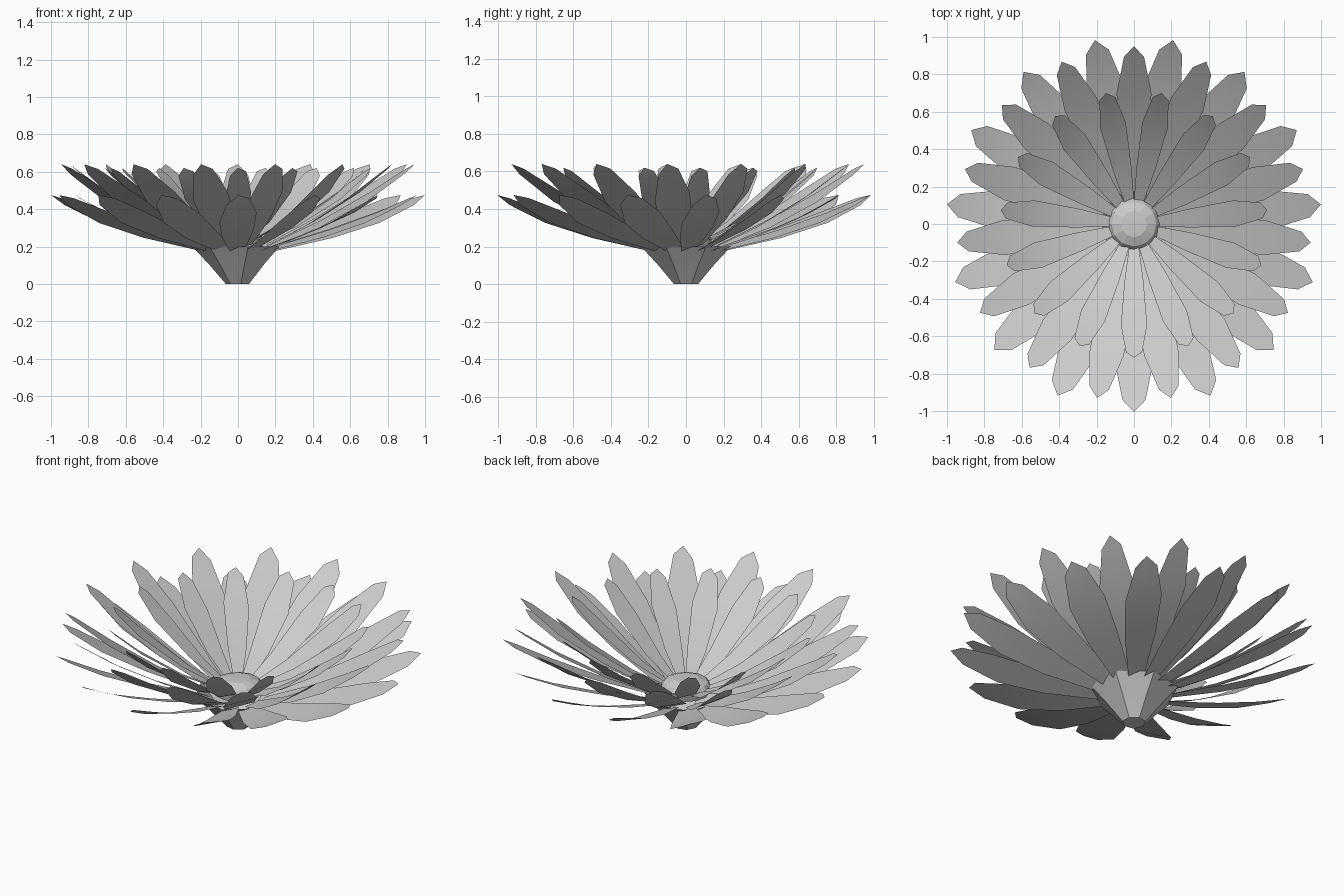
import bpy, bmesh, math
from mathutils import Matrix, Vector

if "Cube" in bpy.data.objects:
    bpy.data.objects.remove(bpy.data.objects["Cube"])


def finish(name, bm, recalc=True, smooth_deg=35):
    bmesh.ops.remove_doubles(bm, verts=bm.verts, dist=1e-5)
    if recalc:
        bmesh.ops.recalc_face_normals(bm, faces=bm.faces)
    me = bpy.data.meshes.new(name)
    bm.to_mesh(me)
    bm.free()
    ob = bpy.data.objects.new(name, me)
    bpy.context.collection.objects.link(ob)
    bpy.context.view_layer.objects.active = ob
    ob.select_set(True)
    bpy.ops.object.shade_smooth_by_angle(angle=math.radians(smooth_deg))
    ob.select_set(False)
    return ob


def petal_ring(name, stations, start_deg, roll, count=15):
    """Stations are (radius, height, half width); the last one is the tip.
    Roll lifts one long edge of each petal over its neighbour."""
    bm = bmesh.new()
    for k in range(count):
        rot = Matrix.Rotation(math.radians(start_deg + 360 / count * k), 3, 'Z')
        rows = []
        for r, z, w in stations:
            pts = [(r, s * w, z + roll * s * w) for s in (-1, 0, 1)]
            if w == 0:
                pts = pts[:1]
            rows.append([bm.verts.new(rot @ Vector(p)) for p in pts])
        for a, b in zip(rows, rows[1:]):
            for i in range(2):
                if len(b) == 1:
                    bm.faces.new((a[i], b[0], a[i + 1]))
                else:
                    bm.faces.new((a[i], b[i], b[i + 1], a[i + 1]))
    return finish(name, bm, recalc=False)


def lathe(name, profile, sides, start_deg=0, smooth_deg=35):
    bm = bmesh.new()
    rot = Matrix.Rotation(math.radians(start_deg), 3, 'Z')
    verts = [bm.verts.new(rot @ Vector((r, 0, z))) for r, z in profile]
    edges = [bm.edges.new(e) for e in zip(verts, verts[1:])]
    bmesh.ops.spin(bm, geom=verts + edges, cent=(0, 0, 0), axis=(0, 0, 1),
                   angle=math.tau, steps=sides)
    return finish(name, bm, smooth_deg=smooth_deg)


# Three rings of fifteen petals
petal_ring("outer_petals", [(0.20, 0.19, 0.045), (0.50, 0.27, 0.085), (0.75, 0.355, 0.10),
                            (0.94, 0.44, 0.062), (1.005, 0.475, 0)], -90, 0.28)
petal_ring("middle_petals", [(0.17, 0.20, 0.04), (0.45, 0.325, 0.08), (0.70, 0.465, 0.093),
                             (0.895, 0.60, 0.053), (0.95, 0.64, 0)], -78, 0.28)
petal_ring("inner_petals", [(0.08, 0.22, 0.02), (0.30, 0.315, 0.05), (0.54, 0.47, 0.07),
                            (0.685, 0.59, 0.043), (0.715, 0.62, 0)], -90, 0.28)

# Domed flower centre with flat facets
lathe("flower_centre", [(0.13, 0.20), (0.138, 0.24), (0.12, 0.265), (0.07, 0.285), (0, 0.29)],
      12, 0, 8)

# Tapered cup below the petals
lathe("base_cup", [(0, 0), (0.065, 0), (0.155, 0.105), (0.245, 0.20)], 7, 180)
